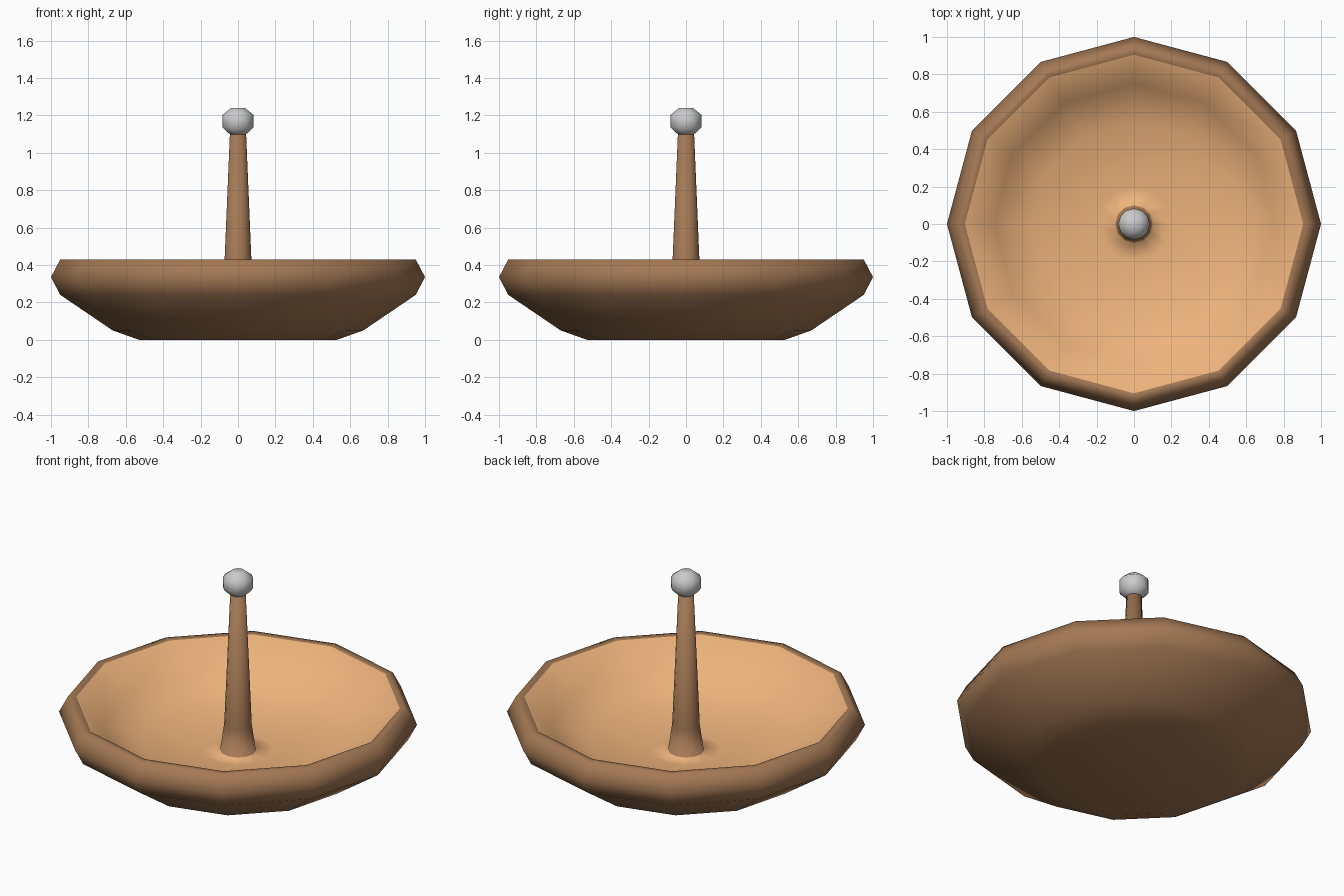
import bpy, bmesh, math

if "Cube" in bpy.data.objects:
    bpy.data.objects.remove(bpy.data.objects["Cube"])

SIDES = 12


def material(name, color):
    m = bpy.data.materials.new(name)
    m.diffuse_color = color
    m.use_nodes = True
    m.node_tree.nodes["Principled BSDF"].inputs["Base Color"].default_value = m.diffuse_color
    return m


def lathe(name, profile, mats=(), bands=(), cap_start=True, cap_end=True):
    """Spin (radius, z) points around z; bands gives a material slot per strip."""
    bm = bmesh.new()
    rings = []
    for r, z in profile:
        rings.append([bm.verts.new((r * math.cos(2 * math.pi * i / SIDES),
                                    r * math.sin(2 * math.pi * i / SIDES), z))
                      for i in range(SIDES)])
    for k, (a, b) in enumerate(zip(rings, rings[1:])):
        for i in range(SIDES):
            j = (i + 1) % SIDES
            f = bm.faces.new((a[i], a[j], b[j], b[i]))
            f.material_index = bands[k] if bands else 0
    if cap_start:
        bm.faces.new(rings[0][::-1])
    if cap_end:
        bm.faces.new(rings[-1])
    for f in bm.faces:
        f.smooth = True
    mesh = bpy.data.meshes.new(name)
    bm.to_mesh(mesh)
    bm.free()
    ob = bpy.data.objects.new(name, mesh)
    bpy.context.collection.objects.link(ob)
    for m in mats:
        mesh.materials.append(m)
    return ob


brown = material("dark_wood", (0.37, 0.19, 0.09, 1))
tan = material("light_wood", (0.85, 0.45, 0.20, 1))

# Bowl and flared post turned as one piece: shell, rim, hollow, then post
lathe("bowl_and_post",
      [(0.53, 0), (0.67, 0.05), (0.95, 0.24), (1.0, 0.335), (0.95, 0.43), (0.905, 0.43),
       (0.75, 0.26), (0.55, 0.17), (0.2, 0.14), (0.1, 0.14),
       (0.077, 0.3), (0.043, 1.11)],
      [brown, tan], [0] * 5 + [1] * 4 + [0] * 2)

# Ball finial
lathe("ball", [(0.034, 1.09), (0.083, 1.135), (0.083, 1.202), (0.036, 1.24)])
